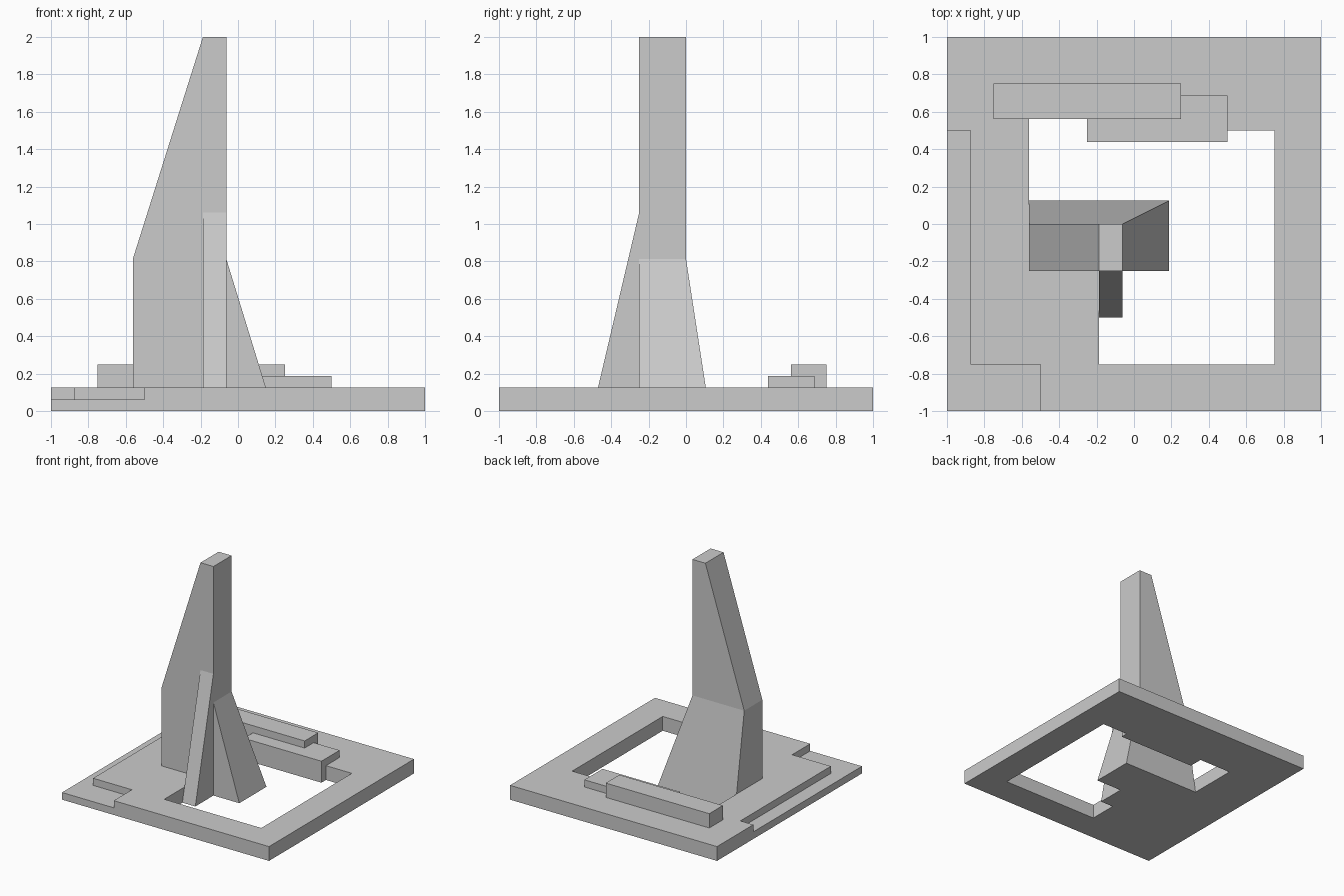
import bpy, bmesh
from mathutils import Vector

if "Cube" in bpy.data.objects:
    bpy.data.objects.remove(bpy.data.objects["Cube"])


def prism(name, profile, axis, lo, hi):
    """Extrude a flat profile along one axis from lo to hi."""
    def place(p, h):
        return {'x': (h, p[0], p[1]), 'y': (p[0], h, p[1]), 'z': (p[0], p[1], h)}[axis]
    return loft(name, [place(p, lo) for p in profile], [place(p, hi) for p in profile])


def loft(name, start, end):
    """Join two matching rings into a closed solid."""
    bm = bmesh.new()
    a = [bm.verts.new(Vector(p)) for p in start]
    b = [bm.verts.new(Vector(p)) for p in end]
    n = len(a)
    bm.faces.new(a)
    bm.faces.new(b[::-1])
    for i in range(n):
        bm.faces.new((a[i], b[i], b[(i + 1) % n], a[(i + 1) % n]))
    bmesh.ops.recalc_face_normals(bm, faces=bm.faces)
    mesh = bpy.data.meshes.new(name)
    bm.to_mesh(mesh)
    bm.free()
    obj = bpy.data.objects.new(name, mesh)
    bpy.context.collection.objects.link(obj)
    return obj


def rect(x0, x1, y0, y1):
    return [(x0, y0), (x1, y0), (x1, y1), (x0, y1)]


def cut(target, cutter):
    mod = target.modifiers.new(cutter.name, 'BOOLEAN')
    mod.operation = 'DIFFERENCE'
    mod.solver = 'EXACT'
    mod.object = cutter
    cutter.hide_render = True
    cutter.hide_set(True)
    bpy.context.view_layer.objects.active = target
    bpy.ops.object.modifier_apply(modifier=mod.name)
    bpy.data.objects.remove(cutter)


# Base plate with its opening and the lowered strip at the left front corner
base = prism("base_plate", rect(-1, 1, -1, 1), 'z', 0, 0.125)
opening = [(-0.5625, 0.5625), (-0.5625, -0.25), (-0.1875, -0.25), (-0.1875, -0.75),
           (0.75, -0.75), (0.75, 0.5), (0.5, 0.5), (0.5, 0.4375),
           (-0.25, 0.4375), (-0.25, 0.5625)]
cut(base, prism("opening_cutter", opening, 'z', -0.2, 0.3))
strip = [(-1.2, 0.5), (-1.2, -1.2), (-0.5, -1.2), (-0.5, -0.75), (-0.875, -0.75), (-0.875, 0.5)]
cut(base, prism("strip_cutter", strip, 'z', 0.0625, 0.3))

# Two overlapping raised bars behind the opening
prism("tall_bar", rect(-0.75, 0.25, 0.5625, 0.75), 'z', 0.125, 0.25)
prism("low_bar", rect(-0.25, 0.5, 0.4375, 0.6875), 'z', 0.125, 0.1875)

# Tower foot, flared to the right and back
foot_bottom = [(x, y, 0) for x, y in rect(-0.5625, 0.1875, -0.25, 0.125)]
foot_top = [(x, y, 0.8125) for x, y in rect(-0.5625, -0.0625, -0.25, 0)]
loft("tower_foot", foot_bottom, foot_top)

# Tower mast, tapering on the left
mast = [(-0.5625, 0.8125), (-0.0625, 0.8125), (-0.0625, 2), (-0.1875, 2)]
prism("tower_mast", mast, 'y', -0.25, 0)

# Thin sloping brace at the front
prism("front_brace", [(-0.5, 0), (-0.25, 0), (-0.25, 1.0625)], 'x', -0.1875, -0.0625)
